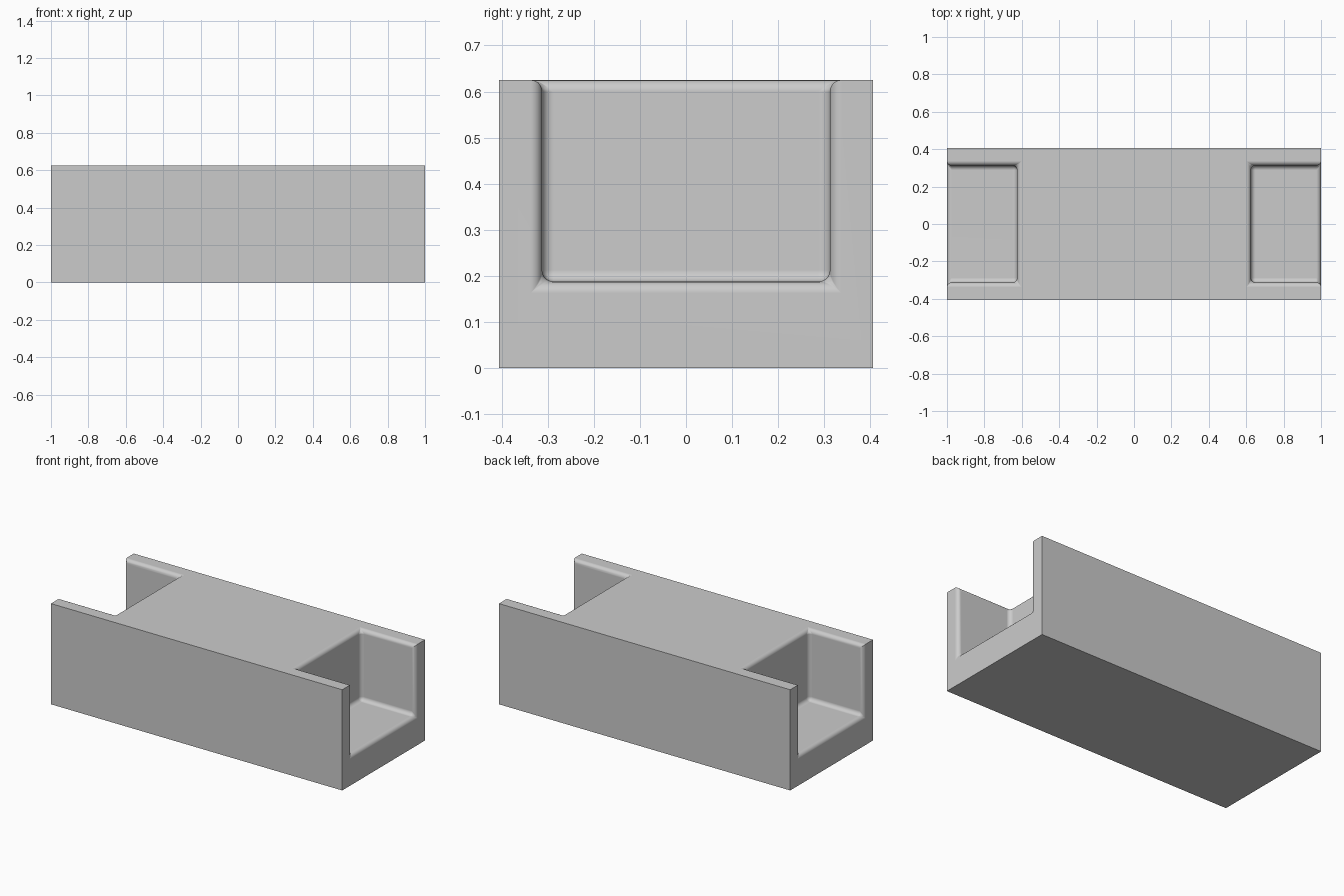
import bpy
import bmesh
from mathutils import Vector

cube = bpy.data.objects.get("Cube")
if cube:
    bpy.data.objects.remove(cube, do_unlink=True)

LENGTH, WIDTH, HEIGHT = 2.0, 0.8125, 0.625
POCKET_X, POCKET_Y, FLOOR_Z = 0.625, 0.3125, 0.1875
RADIUS = 0.025

# Plain grey material
grey = bpy.data.materials.new("grey")
grey.use_nodes = True
colour = (0.6, 0.6, 0.6, 1)
grey.diffuse_color = colour
grey.node_tree.nodes["Principled BSDF"].inputs["Base Color"].default_value = colour


def box(name, low, high):
    """Axis-aligned box between two corners."""
    low, high = Vector(low), Vector(high)
    bm = bmesh.new()
    bmesh.ops.create_cube(bm, size=1)
    for v in bm.verts:
        v.co = (low + high) / 2 + v.co * (high - low)
    mesh = bpy.data.meshes.new(name)
    bm.to_mesh(mesh)
    bm.free()
    obj = bpy.data.objects.new(name, mesh)
    bpy.context.collection.objects.link(obj)
    return obj


# Solid block
block = box("block", (-LENGTH / 2, -WIDTH / 2, 0), (LENGTH / 2, WIDTH / 2, HEIGHT))
block.data.materials.append(grey)

# Open pocket cut into each end
cutters = []
for side, name in ((1, "left_pocket_cutter"), (-1, "right_pocket_cutter")):
    xs = sorted((side * POCKET_X, side * LENGTH))
    cutter = box(name, (xs[0], -POCKET_Y, FLOOR_Z), (xs[1], POCKET_Y, HEIGHT * 2))
    cutter.hide_render = True
    cutters.append(cutter)
    cut = block.modifiers.new(name, 'BOOLEAN')
    cut.operation = 'DIFFERENCE'
    cut.solver = 'EXACT'
    cut.object = cutter

# Bake the cuts, then round every pocket edge
bpy.context.view_layer.update()
depsgraph = bpy.context.evaluated_depsgraph_get()
bm = bmesh.new()
bm.from_mesh(block.evaluated_get(depsgraph).to_mesh())
block.modifiers.clear()
for cutter in cutters:
    bpy.data.objects.remove(cutter, do_unlink=True)
bmesh.ops.dissolve_limit(bm, angle_limit=0.01, verts=bm.verts, edges=bm.edges)
pocket_edges = [e for e in bm.edges
                if all(abs(abs(v.co.y) - POCKET_Y) < 0.001 for v in e.verts)
                and e.calc_face_angle(0) > 0.1]
bmesh.ops.bevel(bm, geom=pocket_edges, offset=RADIUS, offset_type='OFFSET',
                segments=5, profile=0.5, affect='EDGES', clamp_overlap=True)
for f in bm.faces:
    f.material_index = 0
bm.to_mesh(block.data)
bm.free()

# Smooth rounds, crisp outer edges
bpy.ops.object.select_all(action='DESELECT')
block.select_set(True)
bpy.context.view_layer.objects.active = block
bpy.ops.object.shade_smooth_by_angle(angle=0.6)
normals = block.modifiers.new("face_weighted_normals", 'WEIGHTED_NORMAL')
normals.keep_sharp = True
